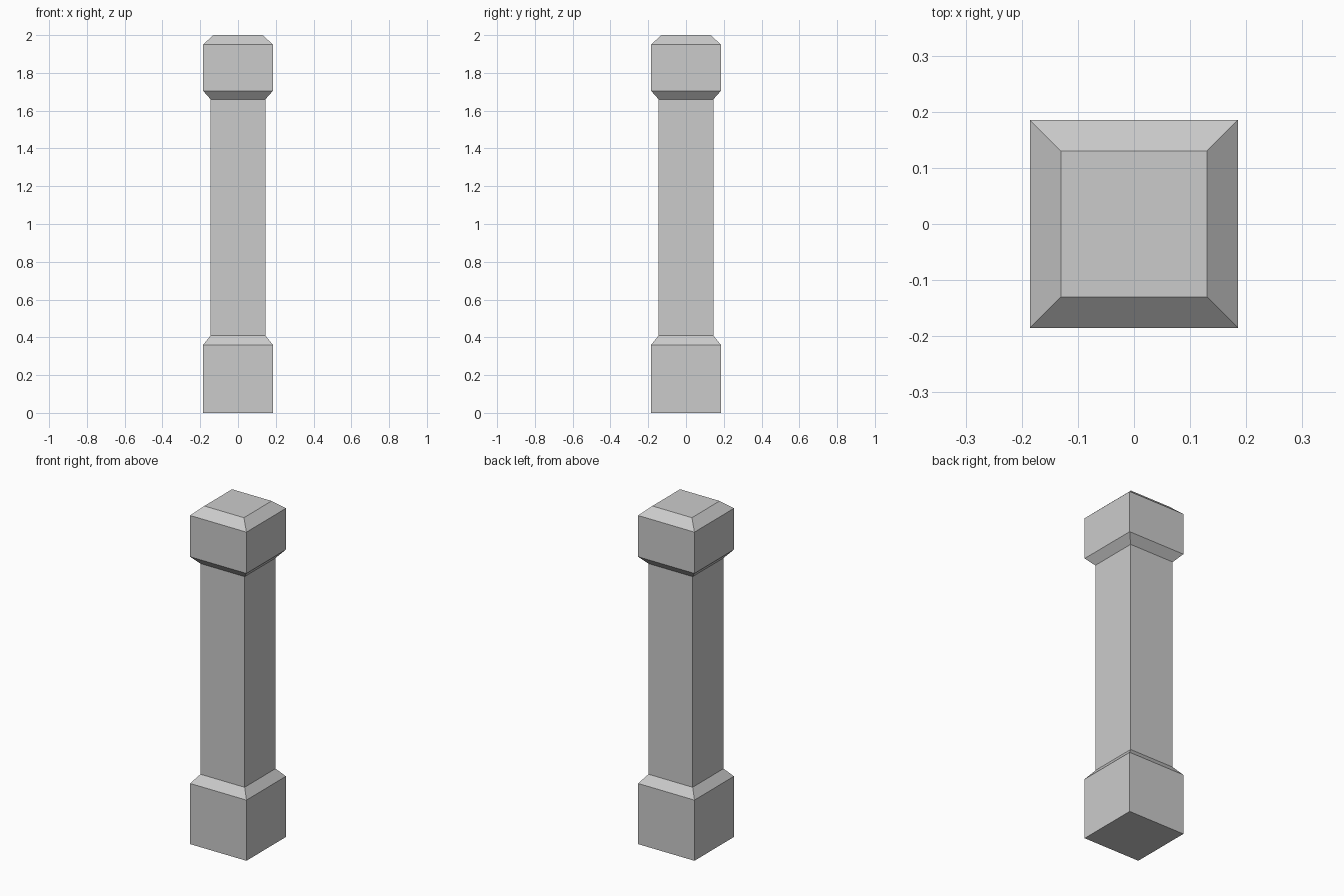
import bpy
import bmesh

cube = bpy.data.objects.get("Cube")
if cube:
    bpy.data.objects.remove(cube, do_unlink=True)

stone = bpy.data.materials.new("grey_stone")
stone.use_nodes = True
GREY = (0.6, 0.6, 0.6, 1.0)
stone.diffuse_color = GREY
stone.node_tree.nodes["Principled BSDF"].inputs["Base Color"].default_value = GREY

WIDE, NARROW, TOP = 0.185, 0.145, 0.13   # half widths


def square_stack(name, profile, cap_bottom=False, cap_top=False):
    """Join square rings given as (half width, height) from bottom to top."""
    bm = bmesh.new()
    rings = [[bm.verts.new((sx * r, sy * r, z))
              for sx, sy in ((-1, -1), (1, -1), (1, 1), (-1, 1))]
             for r, z in profile]
    for low, high in zip(rings, rings[1:]):
        for i in range(4):
            j = (i + 1) % 4
            bm.faces.new((low[i], low[j], high[j], high[i]))
    if cap_bottom:
        bm.faces.new(rings[0][::-1])
    if cap_top:
        bm.faces.new(rings[-1])
    mesh = bpy.data.meshes.new(name)
    bm.to_mesh(mesh)
    bm.free()
    mesh.materials.append(stone)
    obj = bpy.data.objects.new(name, mesh)
    bpy.context.collection.objects.link(obj)
    return obj


# Plinth with a sloped shoulder
square_stack("base", [(WIDE, 0), (WIDE, 0.36), (NARROW, 0.41)], cap_bottom=True)

# Plain square shaft
square_stack("shaft", [(NARROW, 0.41), (NARROW, 1.66)])

# Flared capital with a bevelled top
square_stack("capital", [(NARROW, 1.66), (WIDE, 1.705), (WIDE, 1.95), (TOP, 2.0)],
             cap_top=True)
